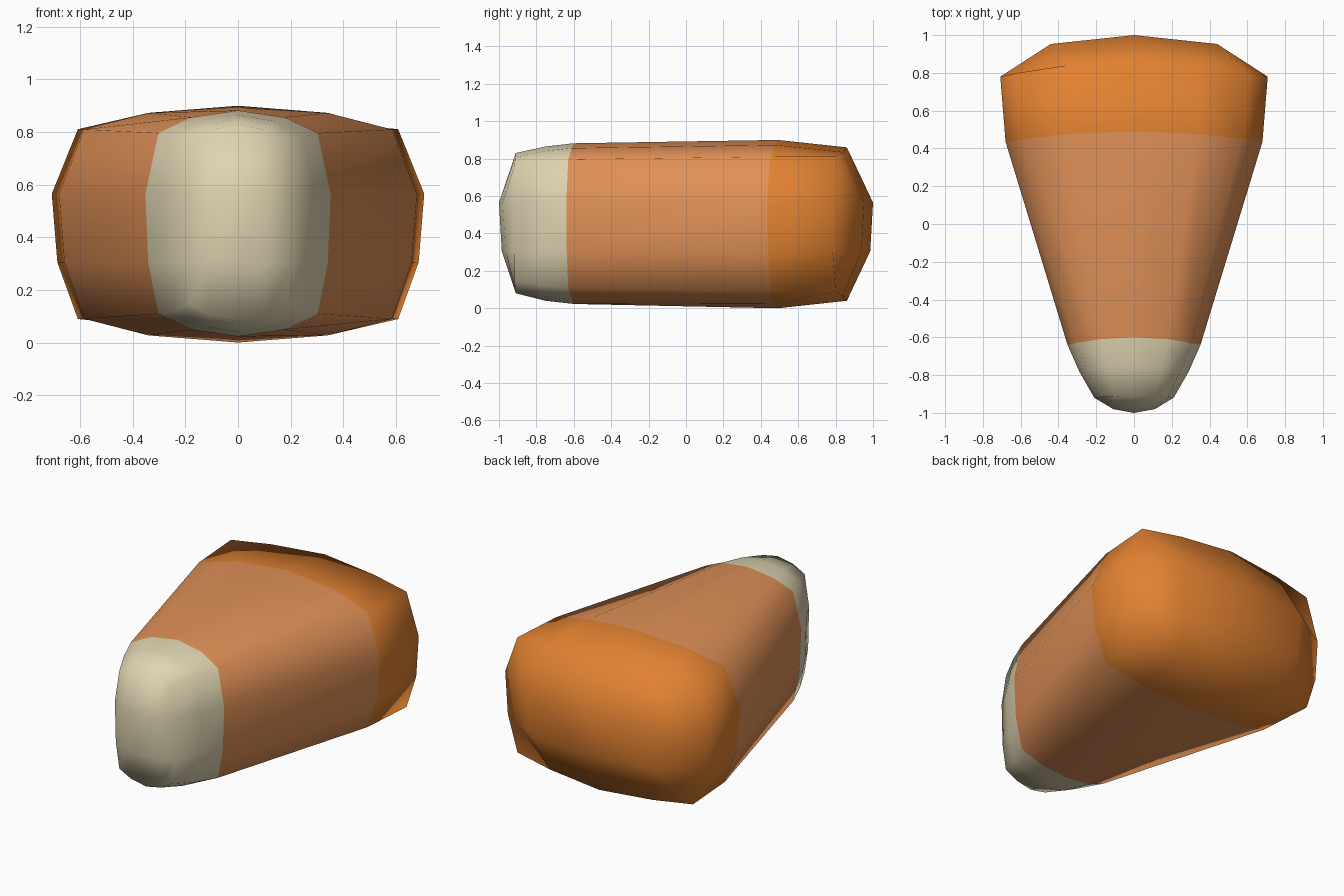
import bpy, bmesh

if "Cube" in bpy.data.objects:
    bpy.data.objects.remove(bpy.data.objects["Cube"])


def material(name, rgb):
    m = bpy.data.materials.new(name)
    m.diffuse_color = (*rgb, 1)
    m.use_nodes = True
    m.node_tree.nodes["Principled BSDF"].inputs["Base Color"].default_value = m.diffuse_color
    return m


# rings, tip to base: y at middle, y at sides, half width, bottom z, top z, corner height
RINGS = [
    (-0.91, -0.92, 0.21, 0.080, 0.830, 0.82),
    (-0.75, -0.78, 0.29, 0.040, 0.865, 0.80),
    (-0.60, -0.64, 0.352, 0.023, 0.882, 0.80),
    (0.49, 0.435, 0.68, 0.000, 0.900, 0.80),
    (0.86, 0.78, 0.708, 0.040, 0.860, 0.88),
]
S1, S2 = 0.565, 0.305     # heights of the two side rows


def ring(bm, y_mid, y_side, w, z0, z1, k):
    """Border of a 5 x 4 grid, keyed by (column, row)."""
    zc, h = (z0 + z1) / 2, (z1 - z0) / 2
    half = {(0, 0): (0, -1), (1, 0): (0.5, -0.94), (2, 0): (0.86, -k),
            (2, 1): (0.97, None), (2, 2): (1, None),
            (2, 3): (0.86, k), (1, 3): (0.5, 0.94), (0, 3): (0, 1)}
    out = {}
    for (c, r), (u, v) in half.items():
        z = (S2, S1)[r - 1] if v is None else zc + h * v
        y = y_mid + (y_side - y_mid) * u * u
        for s in ((1, -1) if c else (1,)):
            out[(s * c, r)] = bm.verts.new((s * u * w, y, z))
    return out


bm = bmesh.new()
rings = [ring(bm, *r) for r in RINGS]

# order of the border points around the section
loop = ([(c, 0) for c in range(-2, 3)] + [(2, 1), (2, 2)] +
        [(c, 3) for c in range(2, -3, -1)] + [(-2, 2), (-2, 1)])

# bands: cream tip, tan body, orange base
for a, b, mat in zip(rings, rings[1:], (0, 0, 1, 2)):
    for p, q in zip(loop, loop[1:] + loop[:1]):
        bm.faces.new((a[p], a[q], b[q], b[p])).material_index = mat


def cap(border, x, y_mid, y_side, drop, mat):
    """Close an end with a bulged grid."""
    g = dict(border)
    for c in (-1, 0, 1):
        y = y_side if c else y_mid
        g[(c, 1)] = bm.verts.new((c * x * 0.97, y + drop, S2))
        g[(c, 2)] = bm.verts.new((c * x, y, S1))
    for c in range(-2, 2):
        for r in range(3):
            f = bm.faces.new((g[(c, r)], g[(c + 1, r)], g[(c + 1, r + 1)], g[(c, r + 1)]))
            f.material_index = mat


cap(rings[0], 0.11, -1.0, -0.98, 0.015, 0)
cap(rings[-1], 0.44, 1.0, 0.953, -0.015, 2)

bmesh.ops.recalc_face_normals(bm, faces=bm.faces)
for f in bm.faces:
    f.smooth = True
me = bpy.data.meshes.new("candy_piece")
bm.to_mesh(me)
bm.free()
for name, rgb in (("cream", (0.74, 0.66, 0.44)),
                  ("tan orange", (0.74, 0.28, 0.095)),
                  ("deep orange", (0.75, 0.22, 0.03))):
    me.materials.append(material(name, rgb))
bpy.context.collection.objects.link(bpy.data.objects.new("candy_piece", me))
